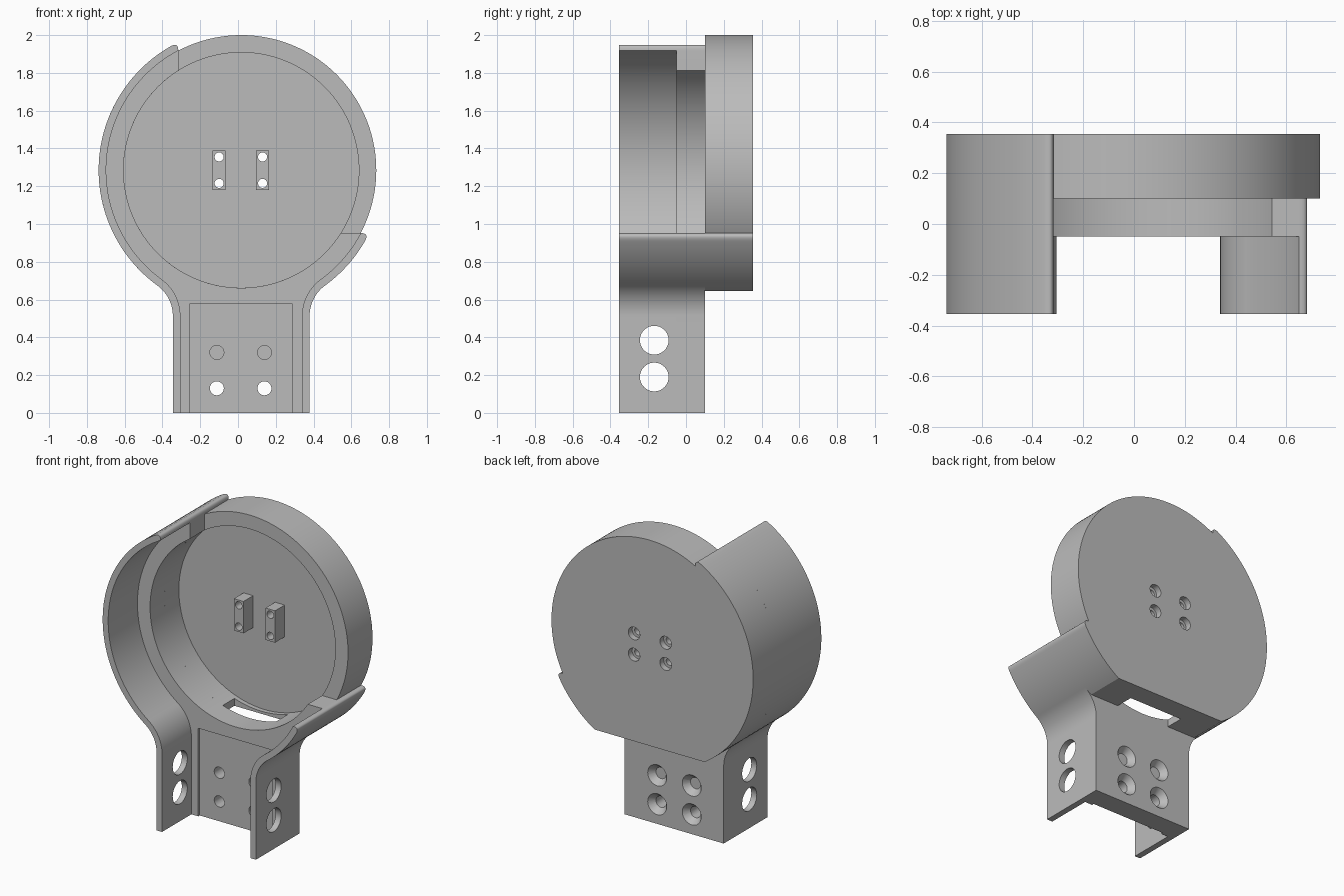
import bpy, bmesh, math
from mathutils import Matrix

if "Cube" in bpy.data.objects:
    bpy.data.objects.remove(bpy.data.objects["Cube"])

CX, CZ = 0.017, 1.285               # centre of the round housing
R_OUT, R_IN, R_BORE = 0.755, 0.715, 0.623
TIP = 0.333                         # offset of the cut lines ending the wall
FRONT, MID, REAR, FLOOR, BACK = -0.355, -0.05, 0.1, 0.25, 0.355
FLAT = 0.64                         # flat underside, below the centre
FILLET = (0.562, -0.772)            # centre of the neck fillet
JOIN = math.atan2(FILLET[1], FILLET[0])
LEFT_TIP, RIGHT_TIP = math.pi / 2, 0.0

grey = bpy.data.materials.new("plain_grey")
grey.use_nodes = True
grey.diffuse_color = (0.5, 0.5, 0.5, 1)
grey.node_tree.nodes["Principled BSDF"].inputs["Base Color"].default_value = (0.5, 0.5, 0.5, 1)


def arc(r, a, b, n=48, c=(0, 0)):
    angles = [a + (b - a) * i / n for i in range(n + 1)]
    return [(c[0] + r * math.cos(t), c[1] + r * math.sin(t)) for t in angles]


def tip_angle(base, r, offset=TIP):
    return base - math.asin(offset / r)


def neck(r):
    # fillet from the round wall into the straight neck, down to the ground
    return arc(r, JOIN + math.pi, math.pi, 14, FILLET)[1:] + [(FILLET[0] - r, -CZ)]


def rounded_tip(base):
    a = arc(R_IN, tip_angle(base, R_IN), 0, 1)[0]
    b = arc(R_OUT, tip_angle(base, R_OUT), 0, 1)[0]
    c = arc(R_OUT, tip_angle(base, R_OUT, TIP + 0.039), 0, 1)[0]
    ts = [i / 8 for i in range(8)]
    return [tuple((1 - t) ** 2 * a[k] + 2 * t * (1 - t) * b[k] + t * t * c[k] for k in (0, 1)) for t in ts]


def outer(base, end=JOIN):
    return rounded_tip(base) + arc(R_OUT, tip_angle(base, R_OUT, TIP + 0.039), end)


def inner(base):
    return arc(R_IN, tip_angle(base, R_IN), JOIN) + neck(0.24)


def flip(points):
    return [(-u, w) for u, w in points]


def finish(name, bm):
    bmesh.ops.recalc_face_normals(bm, faces=bm.faces)
    mesh = bpy.data.meshes.new(name)
    bm.to_mesh(mesh)
    bm.free()
    mesh.materials.append(grey)
    obj = bpy.data.objects.new(name, mesh)
    bpy.context.collection.objects.link(obj)
    return obj


def extrude(name, points, y0, y1):
    bm = bmesh.new()
    face = bm.faces.new([bm.verts.new((CX + u, y0, CZ + w)) for u, w in points])
    new = bmesh.ops.extrude_face_region(bm, geom=[face])["geom"]
    verts = [v for v in new if isinstance(v, bmesh.types.BMVert)]
    bmesh.ops.translate(bm, verts=verts, vec=(0, y1 - y0, 0))
    return finish(name, bm)


def box(name, x0, x1, y0, y1, z0, z1):
    bm = bmesh.new()
    bmesh.ops.create_cube(bm, size=1)
    bmesh.ops.scale(bm, verts=bm.verts, vec=(x1 - x0, y1 - y0, z1 - z0))
    bmesh.ops.translate(bm, verts=bm.verts, vec=((x0 + x1) / 2, (y0 + y1) / 2, (z0 + z1) / 2))
    return finish(name, bm)


def rod(x, z, y0, y1, r0, r1=None, n=32):
    bm = bmesh.new()
    bmesh.ops.create_cone(bm, cap_ends=True, segments=n, radius1=r0,
                          radius2=r0 if r1 is None else r1, depth=y1 - y0)
    bm.transform(Matrix.Translation((x, (y0 + y1) / 2, z)) @ Matrix.Rotation(-math.pi / 2, 4, 'X'))
    return finish("cutter", bm)


def cut(target, cutter):
    mod = target.modifiers.new("cut", 'BOOLEAN')
    mod.operation, mod.solver, mod.object = 'DIFFERENCE', 'EXACT', cutter
    bpy.context.view_layer.objects.active = target
    bpy.ops.object.modifier_apply(modifier=mod.name)
    bpy.data.objects.remove(cutter)


# Front side walls, each with two round holes in the neck
right_wall = extrude("right_wall", flip(outer(LEFT_TIP) + neck(0.2) + inner(LEFT_TIP)[:0:-1]), FRONT, MID)
left_wall = extrude("left_wall", outer(RIGHT_TIP) + neck(0.2) + inner(RIGHT_TIP)[:0:-1], FRONT, MID)
for wall, x in ((right_wall, -0.325), (left_wall, 0.355)):
    for z in (0.19, 0.385):
        hole = rod(0, 0, -0.1, 0.1, 0.076, n=48)
        hole.matrix_world = Matrix.Translation((x, -0.168, z)) @ Matrix.Rotation(math.pi / 2, 4, 'Z')
        bpy.context.view_layer.update()
        cut(wall, hole)

# Middle frame: partial ring and neck plate
start = tip_angle(RIGHT_TIP, R_BORE)
stop = -math.pi - tip_angle(LEFT_TIP, R_BORE)
frame = extrude("middle_frame", flip(outer(LEFT_TIP) + neck(0.2)) + (outer(RIGHT_TIP) + neck(0.2))[::-1]
                + arc(R_BORE, start, stop, 96), MID, REAR)
cut(frame, box("cutter", -0.255, 0.285, -0.2, -0.035, -0.1, 0.58))
for x in (-0.112, 0.14):
    for z in (0.13, 0.32):
        cut(frame, rod(x, z, -0.2, 0.2, 0.037))
        cut(frame, rod(x, z, 0.06, 0.101, 0.037, 0.07))

# Back housing: round cup with a flat underside and a cable slot
low = -math.asin(FLAT / R_OUT)
rim = arc(R_IN, tip_angle(RIGHT_TIP, R_IN), math.pi - tip_angle(LEFT_TIP, R_IN), 96)[1:-1]
housing = extrude("back_housing", flip(outer(LEFT_TIP, low)) + outer(RIGHT_TIP, low)[::-1] + rim, REAR, BACK)
cut(housing, rod(CX, CZ, 0, FLOOR, R_BORE, n=128))
cut(housing, box("cutter", -0.18, 0.21, 0.05, 0.22, 0.5, 0.75))

# Mounting blocks with screw holes through the back
for name, x in (("right_block", -0.1), ("left_block", 0.13)):
    block = box(name, x - 0.035, x + 0.035, 0.15, FLOOR, 1.18, 1.39)
    for z in (1.215, 1.355):
        cut(block, rod(x, z, 0.1, 0.4, 0.024))
        cut(housing, rod(x, z, 0.1, 0.4, 0.024))
        cut(housing, rod(x, z, 0.315, 0.4, 0.042))

# Smooth the curved walls, keep the edges sharp
bpy.ops.object.select_all(action='DESELECT')
for obj in (right_wall, left_wall, frame, housing):
    obj.select_set(True)
bpy.context.view_layer.objects.active = housing
bpy.ops.object.shade_smooth_by_angle(angle=math.radians(30))
